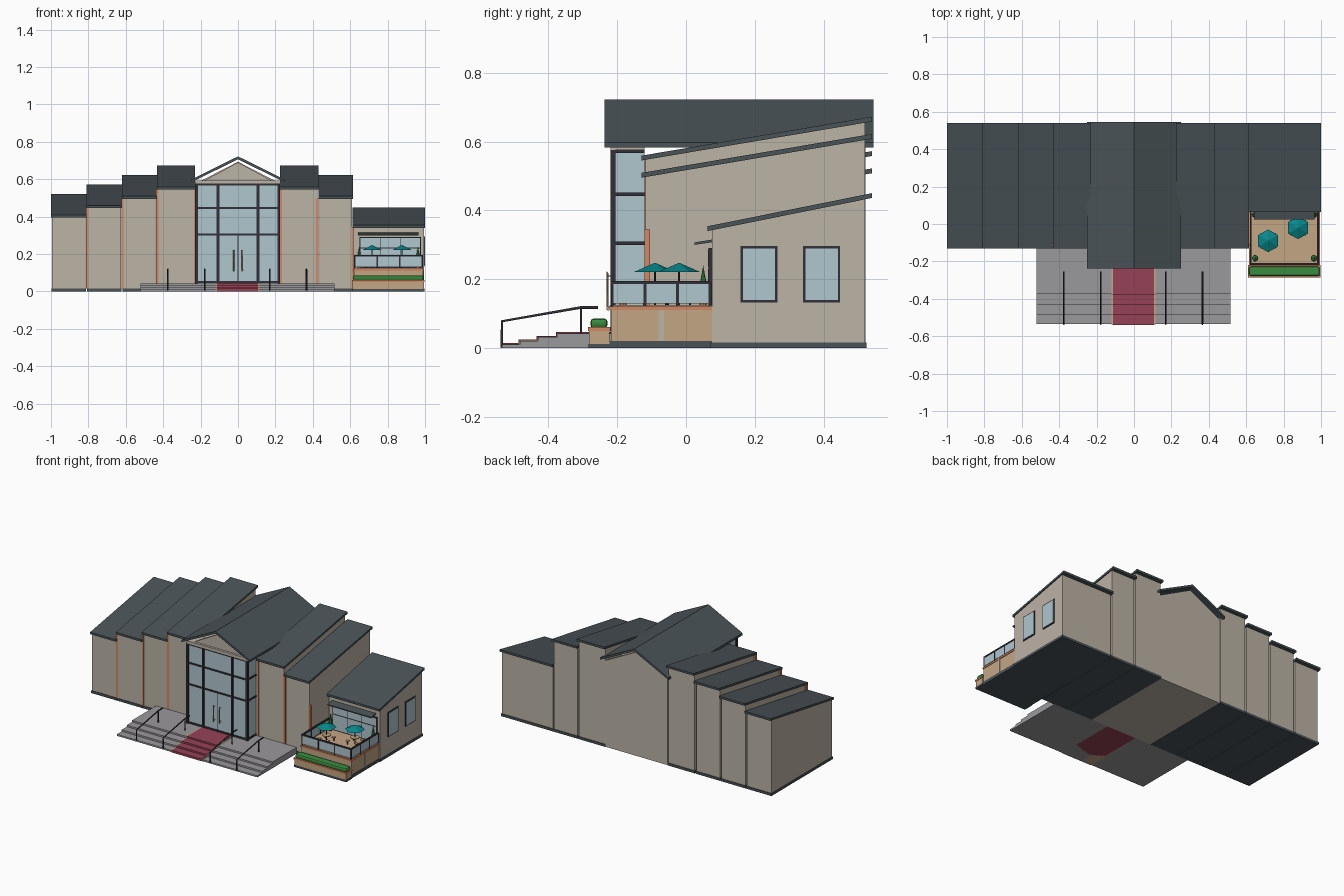
import bpy, bmesh, math
from mathutils import Vector

if "Cube" in bpy.data.objects:
    bpy.data.objects.remove(bpy.data.objects["Cube"], do_unlink=True)


def material(name, rgb):
    # sRGB bytes to linear
    lin = [((c / 255 + 0.055) / 1.055) ** 2.4 for c in rgb]
    m = bpy.data.materials.new(name)
    m.use_nodes = True
    m.diffuse_color = (*lin, 1)
    m.node_tree.nodes["Principled BSDF"].inputs["Base Color"].default_value = (*lin, 1)
    return m


SLATE = material("slate", (74, 83, 87))
WALL = material("beige wall", (188, 179, 166))
GLASS = material("pale glass", (176, 199, 207))
FRAME = material("dark frame", (50, 48, 56))
TERRA = material("terracotta", (212, 135, 98))
CARPET = material("crimson", (150, 66, 86))
STONE = material("grey stone", (154, 152, 156))
WOOD = material("tan wood", (196, 166, 133))
TEAL = material("teal cloth", (8, 135, 138))
GREEN = material("leaf green", (58, 138, 62))


def finish(name, bm, mat):
    bmesh.ops.recalc_face_normals(bm, faces=bm.faces)
    me = bpy.data.meshes.new(name)
    bm.to_mesh(me)
    bm.free()
    me.materials.append(mat)
    ob = bpy.data.objects.new(name, me)
    bpy.context.collection.objects.link(ob)
    return ob


def extrude(name, pts, axis, a, b, mat):
    """Profile extruded along x (points are y, z) or along y (points are x, z)."""
    bm = bmesh.new()
    place = (lambda p: (a, p[0], p[1])) if axis == "x" else (lambda p: (p[0], a, p[1]))
    face = bm.faces.new([bm.verts.new(place(p)) for p in pts])
    new = bmesh.ops.extrude_face_region(bm, geom=[face])["geom"]
    step = Vector((b - a, 0, 0)) if axis == "x" else Vector((0, b - a, 0))
    bmesh.ops.translate(bm, vec=step, verts=[v for v in new if isinstance(v, bmesh.types.BMVert)])
    return finish(name, bm, mat)


def box(name, x0, x1, y0, y1, z0, z1, mat):
    return extrude(name, [(y0, z0), (y1, z0), (y1, z1), (y0, z1)], "x", x0, x1, mat)


def cone(name, x, y, z0, z1, r0, r1, mat, sides=8):
    bm = bmesh.new()
    bmesh.ops.create_cone(bm, cap_ends=True, segments=sides, radius1=r0, radius2=r1, depth=z1 - z0)
    ob = finish(name, bm, mat)
    ob.location = (x, y, (z0 + z1) / 2)
    return ob


def tube(name, pts, r, mat):
    cu = bpy.data.curves.new(name, "CURVE")
    cu.dimensions = "3D"
    cu.bevel_depth = r
    cu.bevel_resolution = 1
    cu.use_fill_caps = True
    sp = cu.splines.new("POLY")
    sp.points.add(len(pts) - 1)
    for p, co in zip(sp.points, pts):
        p.co = (*co, 1)
    cu.materials.append(mat)
    ob = bpy.data.objects.new(name, cu)
    bpy.context.collection.objects.link(ob)


# Stepped wings: wall with sloping top, plinth and pitched roof slab
def wing(name, x0, x1, yf, eave, back):
    slope = (back - eave) / (0.54 - yf)
    wall_f = yf + 0.012
    top = lambda y: eave + slope * (y - yf) + 0.003
    extrude(name + "_wall", [(wall_f, 0.01), (0.52, 0.01), (0.52, top(0.52)), (wall_f, top(wall_f))],
            "x", x0 + 0.006, x1 - 0.006, WALL)
    box(name + "_plinth", x0 + 0.002, x1 - 0.002, wall_f - 0.004, 0.525, 0, 0.016, SLATE)
    extrude(name + "_roof", [(yf, eave), (0.54, back), (0.54, back + 0.014), (yf, eave + 0.014)],
            "x", x0, x1, SLATE)


BLOCKS = [("left_wing_4", -1.0, -0.81, 0.395), ("left_wing_3", -0.81, -0.62, 0.445),
          ("left_wing_2", -0.62, -0.434, 0.495), ("left_wing_1", -0.434, -0.23, 0.545),
          ("right_wing_1", 0.225, 0.43, 0.545), ("right_wing_2", 0.43, 0.615, 0.495)]
for n, x0, x1, eave in BLOCKS:
    wing(n, x0, x1, -0.13, eave, eave + 0.113)
wing("cafe_wing", 0.612, 1.0, 0.063, 0.34, 0.436)

# Terracotta strips at the wall joints
for x, top in [(-0.808, 0.447), (-0.618, 0.497), (-0.432, 0.547), (-0.229, 0.547),
               (0.23, 0.547), (0.424, 0.497), (0.612, 0.345)]:
    box("corner_strip", x - 0.006, x + 0.006, -0.121, -0.105, 0.016, top, TERRA)

# Central hall with gable ends
box("hall_body", -0.23, 0.228, -0.12, 0.51, 0, 0.55, WALL)
extrude("hall_back_wall", [(-0.23, 0), (0.23, 0), (0.23, 0.575), (0, 0.693), (-0.23, 0.575)],
        "y", 0.5, 0.522, WALL)
extrude("front_gable", [(-0.185, 0.59), (0.185, 0.59), (0, 0.69)], "y", -0.205, -0.185, WALL)
box("front_beam", -0.23, 0.228, -0.22, -0.12, 0.576, 0.594, WALL)
extrude("gable_roof", [(-0.252, 0.583), (0, 0.706), (0.252, 0.583), (0.252, 0.597), (0, 0.722), (-0.252, 0.597)],
        "y", -0.237, 0.545, SLATE)

# Glazed entrance
box("entrance_glass", -0.22, 0.216, -0.212, -0.12, 0.04, 0.576, GLASS)
for x in (-0.222, -0.107, 0.107, 0.217):
    box("mullion", x - 0.007, x + 0.007, -0.219, -0.205, 0.04, 0.578, FRAME)
for z in (0.05, 0.305, 0.447, 0.572):
    t = 0.005
    box("transom", -0.225, 0.222, -0.218, -0.206, z - t, z + t, FRAME)
    for x in (-0.222, 0.217):
        box("side_transom", x - 0.005, x + 0.005, -0.21, -0.12, z - t, z + t, FRAME)
box("door_gap", -0.002, 0.002, -0.215, -0.206, 0.04, 0.303, FRAME)
for x in (-0.022, 0.022):
    tube("door_handle", [(x, -0.215, 0.12), (x, -0.228, 0.12), (x, -0.228, 0.11),
                         (x, -0.228, 0.22), (x, -0.228, 0.21), (x, -0.215, 0.21)], 0.004, WOOD)

# Front steps and carpet runner
def stairs(grow, rise):
    pts = [(-0.12, 0), (-0.535 - grow, 0)]
    for i, y in enumerate((-0.535, -0.483, -0.43, -0.374)):
        z = (0.0105 * (i + 1)) + rise
        pts += [(y - grow, pts[-1][1]), (y - grow, z)]
    del pts[2]
    return pts + [(-0.12, pts[-1][1])]


extrude("front_steps", stairs(0, 0), "x", -0.52, 0.517, STONE)
extrude("carpet_edge", stairs(0.002, 0.002), "x", -0.12, 0.115, WOOD)
extrude("carpet", stairs(0.004, 0.004), "x", -0.112, 0.107, CARPET)

# Stair handrails
for x in (-0.375, -0.178, 0.17, 0.366):
    tube("handrail", [(x, -0.535, 0.005), (x, -0.535, 0.078), (x, -0.305, 0.118), (x, -0.255, 0.118)], 0.0045, FRAME)
    tube("handrail_post", [(x, -0.305, 0.04), (x, -0.305, 0.118)], 0.004, FRAME)

# Cafe terrace and planter
box("terrace_plinth", 0.615, 0.993, -0.222, 0.075, 0, 0.02, SLATE)
box("terrace_base", 0.62, 0.99, -0.218, 0.076, 0.02, 0.112, WOOD)
box("terrace_band", 0.616, 0.994, -0.222, 0.076, 0.11, 0.121, TERRA)
box("terrace_floor", 0.624, 0.986, -0.214, 0.076, 0.121, 0.125, WOOD)
box("terrace_pier", 0.985, 0.993, -0.08, -0.064, 0.02, 0.11, WALL)
box("planter_plinth", 0.611, 0.997, -0.284, -0.22, 0, 0.012, SLATE)
box("planter", 0.613, 0.995, -0.282, -0.222, 0.012, 0.05, WOOD)
box("planter_rim", 0.61, 0.998, -0.285, -0.22, 0.05, 0.061, TERRA)
hedge = box("hedge", 0.615, 0.993, -0.278, -0.228, 0.058, 0.086, GREEN)
bev = hedge.modifiers.new("round", "BEVEL")
bev.width, bev.segments = 0.01, 2

# Terrace balustrade
XL, XR, YF, YB = 0.624, 0.984, -0.214, 0.07
box("front_rail_glass", XL, XR, YF - 0.002, YF + 0.002, 0.13, 0.186, GLASS)
box("front_rail", XL - 0.005, XR + 0.005, YF - 0.005, YF + 0.005, 0.186, 0.195, FRAME)
for x in (XL, XR):
    box("side_rail_glass", x - 0.002, x + 0.002, YF, YB, 0.13, 0.186, GLASS)
    box("side_rail", x - 0.005, x + 0.005, YF, YB, 0.186, 0.195, FRAME)
    for i in range(1, 4):
        y = YF + (YB - YF) * i / 3
        box("side_post", x - 0.004, x + 0.004, y - 0.004, y + 0.004, 0.122, 0.19, FRAME)
for i in range(4):
    x = XL + (XR - XL) * i / 3
    box("front_post", x - 0.004, x + 0.004, YF - 0.004, YF + 0.004, 0.122, 0.19, FRAME)

# Cafe windows and awning
for y0 in (0.158, 0.34):
    box("side_window_frame", 0.985, 0.998, y0, y0 + 0.108, 0.132, 0.297, FRAME)
    box("side_window_glass", 0.99, 1.0, y0 + 0.007, y0 + 0.101, 0.139, 0.29, GLASS)
box("cafe_window_frame", 0.65, 0.978, 0.066, 0.08, 0.125, 0.291, FRAME)
for i in range(3):
    x = 0.655 + i * 0.107
    box("cafe_window_glass", x, x + 0.104, 0.064, 0.078, 0.13, 0.23, GLASS)
    box("cafe_window_upper_glass", x, x + 0.104, 0.064, 0.078, 0.236, 0.286, GLASS)
extrude("awning", [(0.025, 0.3), (0.08, 0.308), (0.08, 0.316), (0.025, 0.307)], "x", 0.642, 0.966, SLATE)

# Tables with parasols and stools
for x, y in ((0.717, -0.09), (0.877, -0.02)):
    cone("parasol", x, y, 0.221, 0.248, 0.061, 0.0, TEAL, 6)
    cone("parasol_pole", x, y, 0.125, 0.23, 0.003, 0.003, FRAME, 6)
    cone("table_top", x, y, 0.165, 0.17, 0.028, 0.028, WOOD, 12)
    for k in range(4):
        a = math.pi / 4 + k * math.pi / 2
        sx, sy = x + 0.045 * math.cos(a), y + 0.045 * math.sin(a)
        box("stool_seat", sx - 0.01, sx + 0.01, sy - 0.01, sy + 0.01, 0.145, 0.15, WOOD)
        cone("stool_leg", sx, sy, 0.125, 0.146, 0.003, 0.003, FRAME, 6)

# Potted shrubs
for x in (0.648, 0.962):
    for y in (-0.183, 0.05):
        cone("shrub_pot", x, y, 0.125, 0.148, 0.01, 0.014, TERRA)
    cone("cone_shrub", x, 0.05, 0.148, 0.24, 0.017, 0.0, GREEN)
    bm = bmesh.new()
    bmesh.ops.create_icosphere(bm, subdivisions=1, radius=0.019)
    finish("round_shrub", bm, GREEN).location = (x, -0.183, 0.16)
